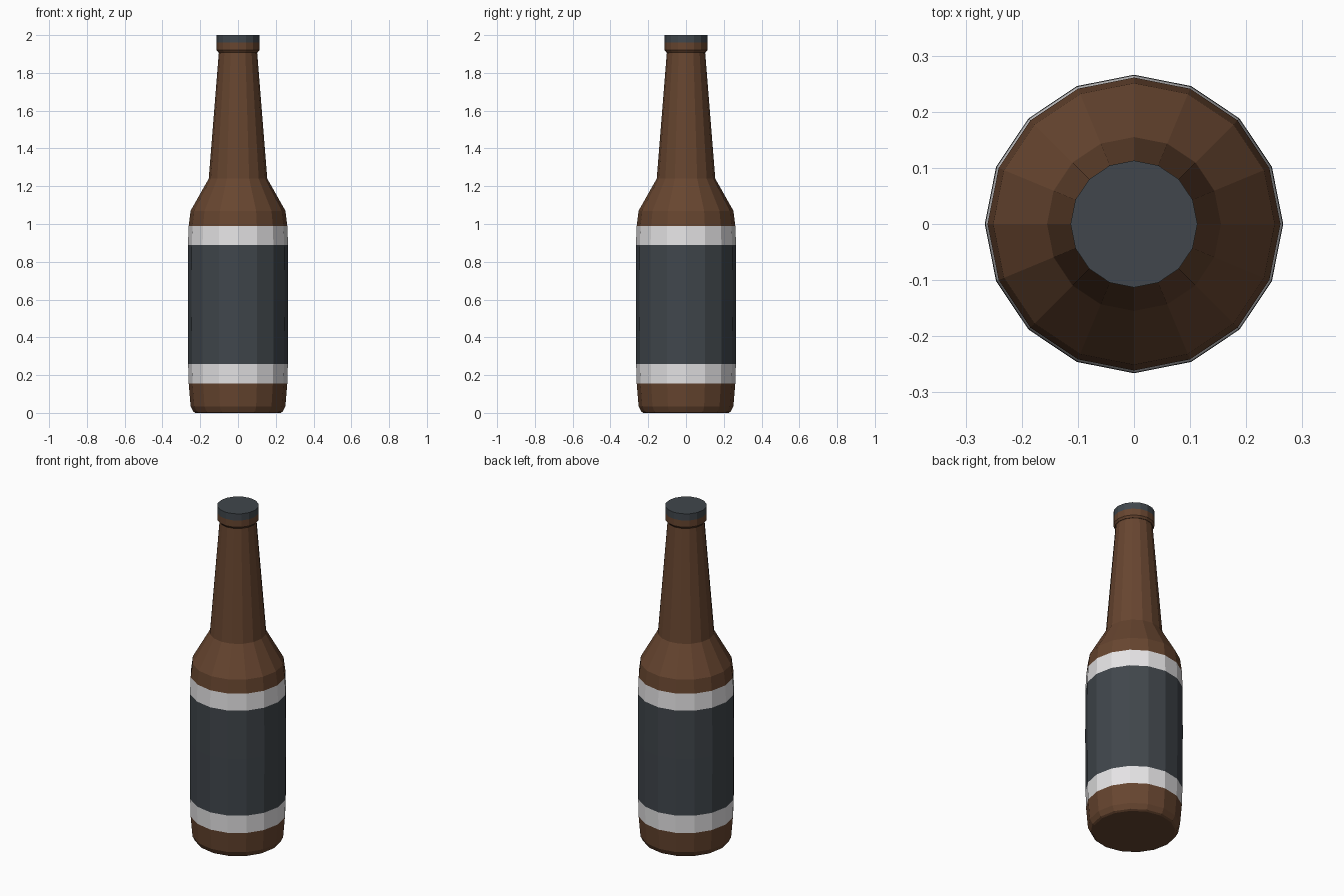
import bpy, bmesh, math

if "Cube" in bpy.data.objects:
    bpy.data.objects.remove(bpy.data.objects["Cube"])

SIDES = 16


def material(name, rgb):
    m = bpy.data.materials.new(name)
    m.diffuse_color = (*rgb, 1)
    m.use_nodes = True
    m.node_tree.nodes["Principled BSDF"].inputs["Base Color"].default_value = m.diffuse_color
    return m


brown = material("brown_glass", (0.135, 0.060, 0.029))
slate = material("dark_slate", (0.052, 0.062, 0.072))
white = material("off_white", (0.78, 0.77, 0.78))


def lathe(name, profile, mats, rule=lambda z: 0):
    """Revolve (radius, z) points into a closed flat-faced solid."""
    bm = bmesh.new()
    rings = [[bm.verts.new((r * math.cos(2 * math.pi * i / SIDES),
                            r * math.sin(2 * math.pi * i / SIDES), z))
              for i in range(SIDES)] for r, z in profile]
    for a, b in zip(rings, rings[1:]):
        for i in range(SIDES):
            j = (i + 1) % SIDES
            bm.faces.new((a[i], a[j], b[j], b[i]))
    bm.faces.new(rings[0][::-1])
    bm.faces.new(rings[-1])
    bm.normal_update()
    for f in bm.faces:
        f.material_index = rule(f.calc_center_median().z)
    me = bpy.data.meshes.new(name)
    bm.to_mesh(me)
    bm.free()
    for m in mats:
        me.materials.append(m)
    ob = bpy.data.objects.new(name, me)
    bpy.context.collection.objects.link(ob)
    return ob


def body_colour(z):
    if 0.26 < z < 0.89:
        return 1                      # label centre
    if 0.155 < z < 0.99:
        return 2                      # label borders
    return 0


# glass body with the wrapped label cut in as bands
lathe("bottle_body",
      [(0.225, 0.0), (0.236, 0.006), (0.251, 0.035), (0.261, 0.155), (0.264, 0.26),
       (0.266, 0.60), (0.265, 0.89), (0.261, 0.99), (0.251, 1.07),
       (0.155, 1.24), (0.101, 1.915)],
      [brown, slate, white], body_colour)

# glass ring under the cap
lathe("neck_ring", [(0.104, 1.908), (0.113, 1.92), (0.113, 1.96)], [brown])

# crown cap
lathe("cap", [(0.113, 1.96), (0.113, 2.0)], [slate])
